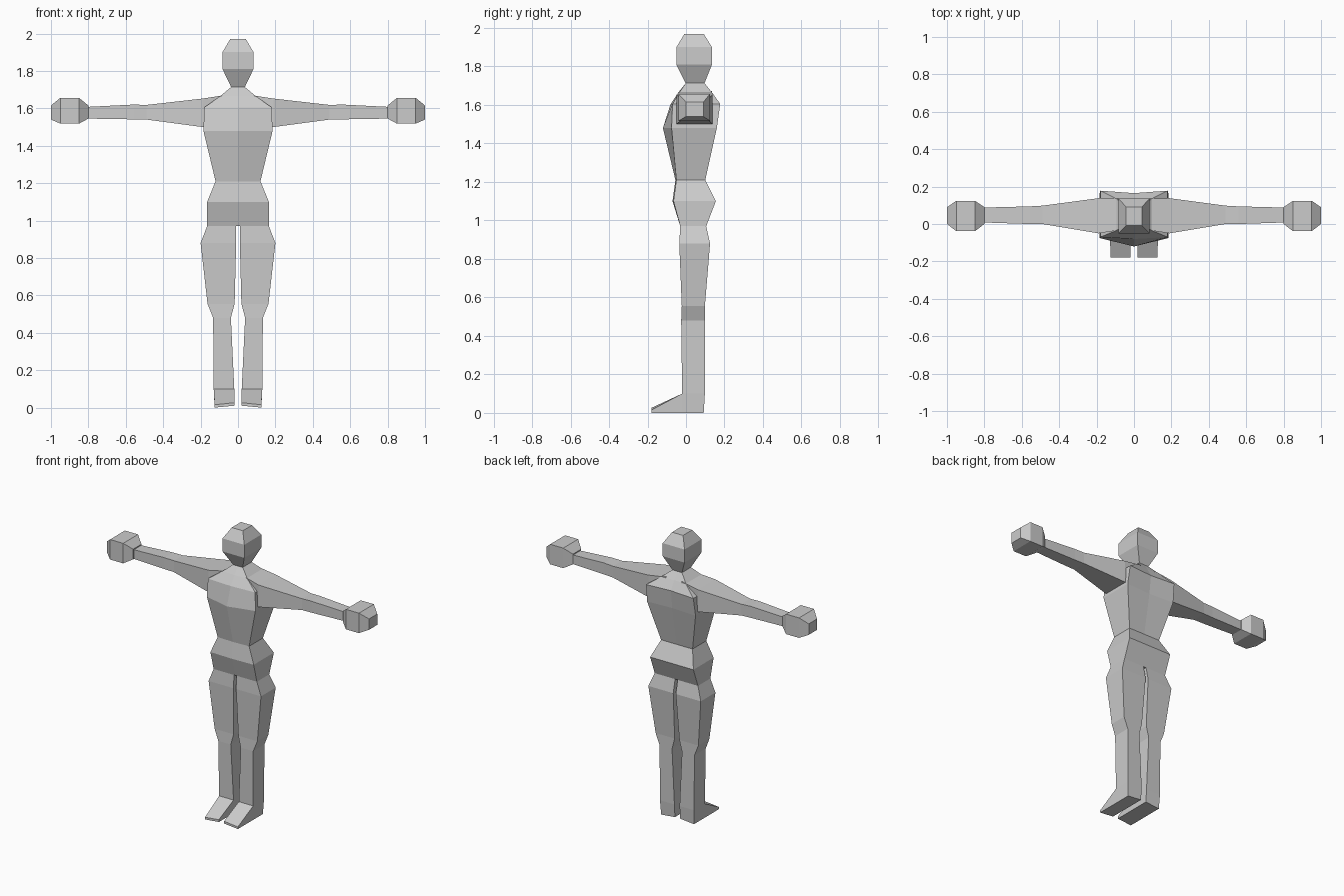
import bpy
import bmesh

skin = bpy.data.materials.new("light grey")
skin.diffuse_color = (0.6, 0.6, 0.6, 1)


def loft(name, rings, mirrored=False):
    """Skin a stack of equal-length point rings into a closed flat-faced part."""
    bm = bmesh.new()
    loops = [[bm.verts.new(p) for p in ring] for ring in rings]
    n = len(loops[0])
    for a, b in zip(loops, loops[1:]):
        for i in range(n):
            j = (i + 1) % n
            bm.faces.new((a[i], a[j], b[j], b[i]))
    bm.faces.new(loops[0][::-1])
    bm.faces.new(loops[-1])
    bmesh.ops.recalc_face_normals(bm, faces=bm.faces)
    mesh = bpy.data.meshes.new(name)
    bm.to_mesh(mesh)
    bm.free()
    mesh.materials.append(skin)
    obj = bpy.data.objects.new(name, mesh)
    bpy.context.collection.objects.link(obj)
    if mirrored:
        obj.modifiers.new("Mirror", 'MIRROR').use_mirror_merge = False
    return obj


def flat_ring(z, x0, x1, y0, y1):
    return [(x0, y0, z), (x1, y0, z), (x1, y1, z), (x0, y1, z)]


def side_ring(x, y0, y1, z0, z1):
    return [(x, y0, z0), (x, y1, z0), (x, y1, z1), (x, y0, z1)]


def body_ring(z, w, corner_f, mid_f, corner_b, mid_b):
    return [(-w, corner_f, z), (0, mid_f, z), (w, corner_f, z),
            (w, corner_b, z), (0, mid_b, z), (-w, corner_b, z)]


# Torso: pelvis, waist, ridged chest, shoulders and neck
loft("torso", [body_ring(*r) for r in (
    (0.97, 0.165, -0.03, -0.03, 0.105, 0.105),
    (1.10, 0.165, -0.065, -0.07, 0.155, 0.155),
    (1.21, 0.12, -0.05, -0.055, 0.10, 0.10),
    (1.48, 0.185, -0.075, -0.12, 0.16, 0.15),
    (1.605, 0.18, -0.07, -0.08, 0.178, 0.165),
    (1.665, 0.095, -0.035, -0.04, 0.135, 0.13),
    (1.715, 0.035, 0.0, 0.0, 0.095, 0.095))])

# Head: boxy with tapered jaw and crown
loft("head", [flat_ring(z, -w, w, y0, y1) for z, w, y0, y1 in (
    (1.71, 0.035, 0.0, 0.095),
    (1.81, 0.083, -0.05, 0.135),
    (1.90, 0.083, -0.05, 0.135),
    (1.97, 0.042, -0.008, 0.092))])

# Arms, tapering from the shoulder to the wrist
loft("arms", [side_ring(*r) for r in (
    (0.06, -0.03, 0.135, 1.52, 1.672),
    (0.19, -0.05, 0.138, 1.50, 1.652),
    (0.49, 0.0, 0.098, 1.54, 1.618),
    (0.56, 0.0, 0.094, 1.541, 1.62),
    (0.80, 0.008, 0.088, 1.545, 1.608))], True)

# Fists with chamfered ends
loft("hands", [side_ring(*r) for r in (
    (0.80, 0.0, 0.09, 1.545, 1.615),
    (0.85, -0.038, 0.124, 1.518, 1.656),
    (0.95, -0.038, 0.124, 1.518, 1.656),
    (1.00, 0.0, 0.09, 1.54, 1.615))], True)

# Legs with a bulging thigh and a step at the knee
loft("legs", [flat_ring(*r) for r in (
    (0.10, 0.02, 0.13, -0.02, 0.098),
    (0.48, 0.038, 0.133, -0.025, 0.098),
    (0.555, 0.018, 0.163, -0.022, 0.098),
    (0.88, 0.01, 0.20, -0.035, 0.125),
    (0.97, 0.01, 0.165, -0.03, 0.105))], True)

# Wedge feet, from heel to toe
loft("feet", [
    [(0.02, 0.092, 0.01), (0.125, 0.092, 0.0), (0.13, 0.098, 0.10), (0.02, 0.098, 0.10)],
    [(0.02, -0.02, 0.01), (0.125, -0.02, 0.0), (0.13, -0.02, 0.10), (0.02, -0.02, 0.10)],
    [(0.02, -0.18, 0.01), (0.125, -0.18, 0.0), (0.125, -0.18, 0.015), (0.02, -0.18, 0.026)],
], True)
